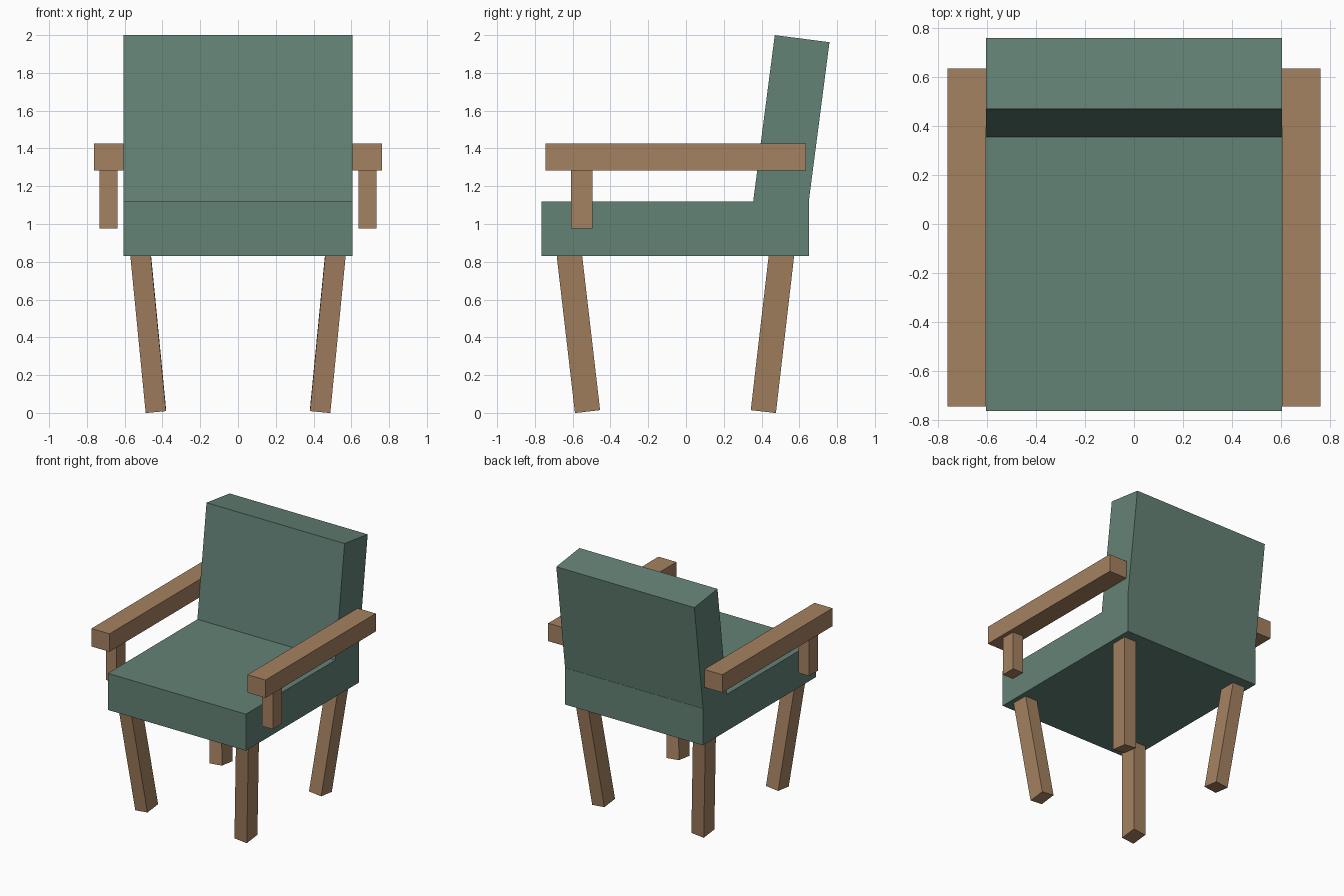
import bpy, bmesh
from mathutils import Matrix, Vector
from math import atan, radians

old = bpy.data.objects.get("Cube")
if old:
    bpy.data.objects.remove(old, do_unlink=True)


def make_material(name, rgb):
    mat = bpy.data.materials.new(name)
    mat.use_nodes = True
    mat.diffuse_color = (*rgb, 1)
    mat.node_tree.nodes["Principled BSDF"].inputs["Base Color"].default_value = (*rgb, 1)
    return mat


green = make_material("green upholstery", (0.127, 0.223, 0.181))
wood = make_material("brown wood", (0.376, 0.223, 0.119))


def box(name, low, high, mat, transform=Matrix()):
    """Box between two corners, with an optional transform applied to the mesh."""
    low, high = Vector(low), Vector(high)
    bm = bmesh.new()
    bmesh.ops.create_cube(bm, size=1)
    place = Matrix.Translation((low + high) / 2) @ Matrix.Diagonal((*(high - low), 1))
    bmesh.ops.transform(bm, matrix=transform @ place, verts=bm.verts)
    mesh = bpy.data.meshes.new(name)
    bm.to_mesh(mesh)
    bm.free()
    mesh.materials.append(mat)
    obj = bpy.data.objects.new(name, mesh)
    bpy.context.collection.objects.link(obj)
    return obj


# Upholstered seat and reclined backrest, hinged from its top front edge
box("seat", (-0.605, -0.765, 0.83), (0.605, 0.652, 1.12), green)
recline = Matrix.Translation((0, 0.47, 2)) @ Matrix.Rotation(radians(-7.4), 4, "X")
box("backrest", (-0.605, 0, -1.0), (0.605, 0.292, 0), green, recline)

seat_middle = -0.056
for side, s in (("left", 1), ("right", -1)):
    # Armrest and its short front post
    x_in, x_out = sorted((s * 0.605, s * 0.763))
    box(side + "_armrest", (x_in, -0.745, 1.283), (x_out, 0.635, 1.425), wood)
    x_in, x_out = sorted((s * 0.638, s * 0.732))
    box(side + "_armrest_post", (x_in, -0.61, 0.975), (x_out, -0.495, 1.283), wood)

    # Legs splay outwards towards the seat
    for end, e in (("front", -1), ("back", 1)):
        foot = Matrix.Translation((s * 0.435, seat_middle + e * 0.466, 0.012))
        splay = (Matrix.Rotation(-e * atan(0.116), 4, "X")
                 @ Matrix.Rotation(s * atan(0.097), 4, "Y"))
        box(f"{end}_{side}_leg", (-0.054, -0.067, 0), (0.054, 0.067, 0.95), wood, foot @ splay)
